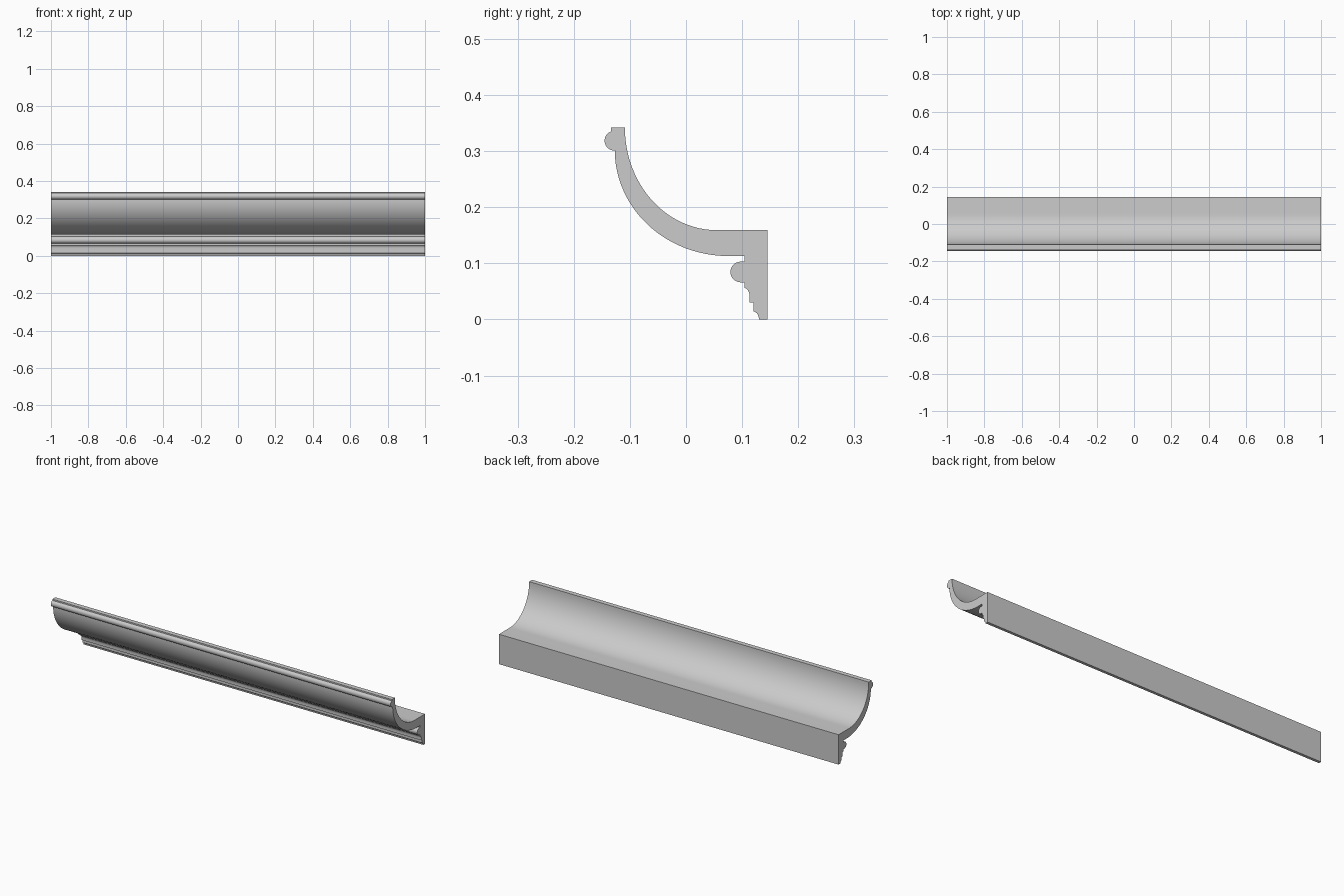
import bpy, bmesh
from math import cos, sin, radians

if "Cube" in bpy.data.objects:
    bpy.data.objects.remove(bpy.data.objects["Cube"])


def arc(cy, cz, ry, rz, start, end, steps):
    """Points (y, z) along an elliptical arc, angles in degrees."""
    angles = [radians(start + (end - start) * i / steps) for i in range(steps + 1)]
    return [(cy + ry * cos(a), cz + rz * sin(a)) for a in angles]


# Cross-section, from the bottom back corner up and around
profile = [(0.145, 0.0), (0.145, 0.159)]
profile += arc(0.055, 0.342, 0.164, 0.183, 270, 180, 24)       # inner cove
profile += [(-0.134, 0.342)]                                  # top lip
profile += arc(-0.127, 0.3185, 0.0182, 0.0178, 113, 270, 12)   # upper bead
profile += arc(0.075, 0.302, 0.202, 0.189, 180, 270, 24)       # outer cove
profile += [(0.104, 0.113), (0.104, 0.103)]
profile += arc(0.098, 0.0845, 0.019, 0.0185, 90, 270, 16)      # lower bead
profile += [(0.104, 0.066)]
profile += arc(0.104, 0.040, 0.0095, 0.016, 90, 0, 6)          # small cove
profile += [(0.1135, 0.030), (0.120, 0.030)]
profile += arc(0.120, 0.0, 0.010, 0.014, 90, 0, 5)             # foot cove

# Extrude the cross-section along x
bm = bmesh.new()
face = bm.faces.new([bm.verts.new((-1, y, z)) for y, z in profile])
ext = bmesh.ops.extrude_face_region(bm, geom=[face], use_keep_orig=True)
moved = [g for g in ext["geom"] if isinstance(g, bmesh.types.BMVert)]
bmesh.ops.translate(bm, verts=moved, vec=(2, 0, 0))
bmesh.ops.recalc_face_normals(bm, faces=bm.faces)

mesh = bpy.data.meshes.new("cornice_moulding")
bm.to_mesh(mesh)
bm.free()
moulding = bpy.data.objects.new("cornice_moulding", mesh)
bpy.context.collection.objects.link(moulding)
bpy.context.view_layer.objects.active = moulding
moulding.select_set(True)
bpy.ops.object.shade_smooth_by_angle(angle=radians(30))
